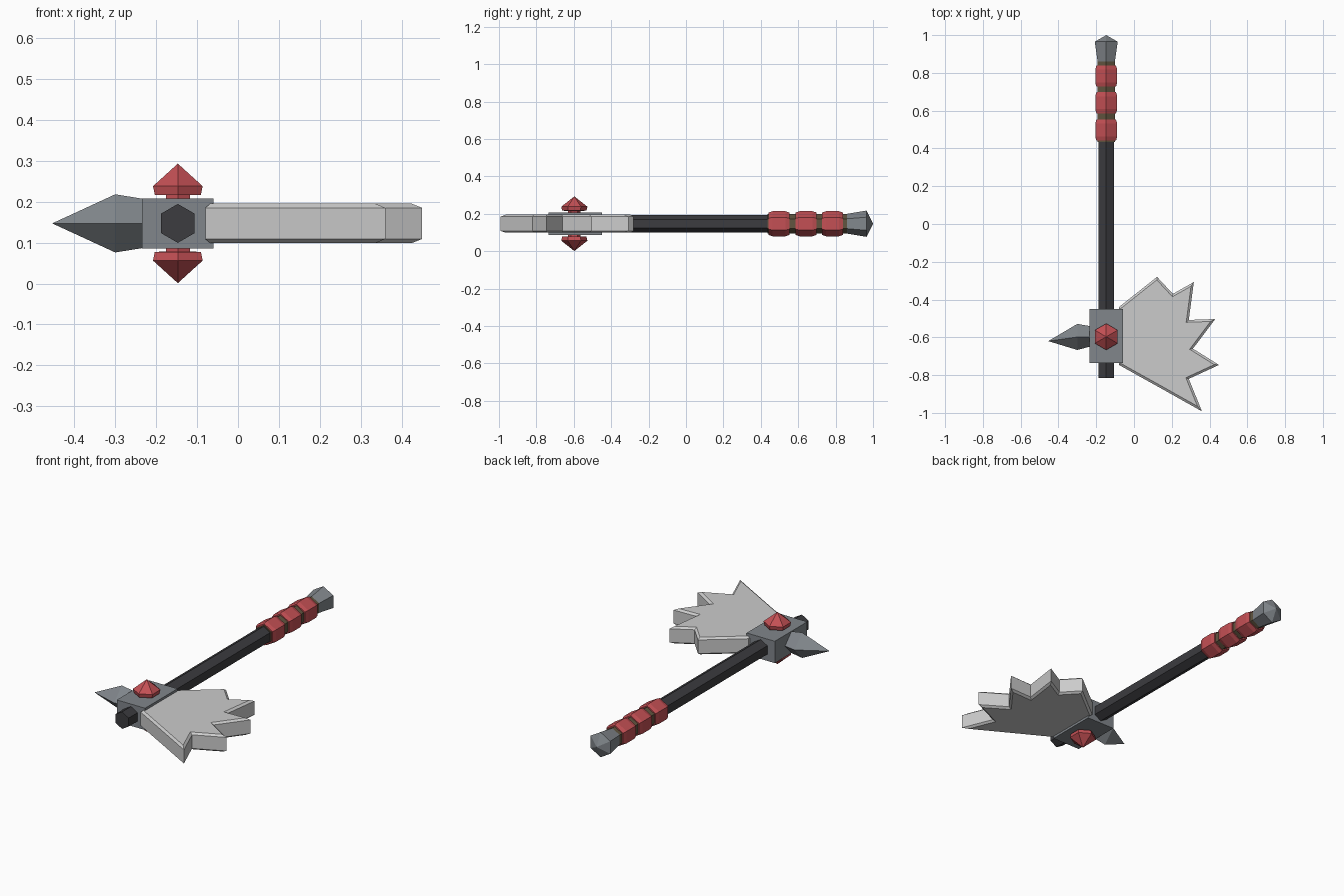
import bpy, bmesh
from math import sin, cos, pi
from mathutils import Vector

if "Cube" in bpy.data.objects:
    bpy.data.objects.remove(bpy.data.objects["Cube"])

XC, ZC, HEAD_Y = -0.147, 0.147, -0.597


def material(name, rgb):
    m = bpy.data.materials.new(name)
    m.diffuse_color = (*rgb, 1)
    m.use_nodes = True
    m.node_tree.nodes["Principled BSDF"].inputs["Base Color"].default_value = m.diffuse_color
    return m


RED = material("red", (0.55, 0.08, 0.09))
DARK = material("dark", (0.045, 0.045, 0.05))
BROWN = material("brown", (0.12, 0.09, 0.05))
STEEL = material("steel", (0.22, 0.24, 0.26))


def finish(name, bm, mat=None):
    bmesh.ops.recalc_face_normals(bm, faces=bm.faces)
    me = bpy.data.meshes.new(name)
    bm.to_mesh(me)
    bm.free()
    ob = bpy.data.objects.new(name, me)
    bpy.context.collection.objects.link(ob)
    if mat:
        me.materials.append(mat)
    return ob


def loft(name, rings, mat):
    """Skin a list of rings; a one-point ring makes a tip, others get capped."""
    bm = bmesh.new()
    vs = [[bm.verts.new(p) for p in r] for r in rings]
    for a, b in zip(vs, vs[1:]):
        n = max(len(a), len(b))
        for i in range(n):
            j = (i + 1) % n
            if len(b) == 1:
                bm.faces.new((a[i], a[j], b[0]))
            else:
                bm.faces.new((a[i], a[j], b[j], b[i]))
    for r in (vs[0], vs[-1]):
        if len(r) > 2:
            bm.faces.new(r)
    return finish(name, bm, mat)


def hex_along_y(name, profile, mat):
    """Six-sided turned part on the shaft axis, profile = (y, radius)."""
    rings = []
    for y, r in profile:
        n = 6 if r else 1
        rings.append([(XC + r * sin(k * pi / 3), y, ZC + r * cos(k * pi / 3)) for k in range(n)])
    return loft(name, rings, mat)


# Shaft, grip core and pommel
hex_along_y("shaft", [(-0.815, 0.0475), (0.45, 0.0475)], DARK)
hex_along_y("grip_core", [(0.435, 0.053), (0.865, 0.053)], BROWN)
hex_along_y("pommel", [(0.855, 0.052), (0.965, 0.07), (1.0, 0)], STEEL)

# Red grip bands
for i, y in enumerate((0.497, 0.642, 0.783)):
    hex_along_y(f"grip_band_{i + 1}", [(y - 0.056, 0.06), (y - 0.034, 0.067),
                                       (y + 0.034, 0.067), (y + 0.056, 0.06)], RED)

# Head block
bm = bmesh.new()
bmesh.ops.create_cube(bm, size=1)
for v in bm.verts:
    v.co = Vector((XC + v.co.x * 0.175, -0.593 + v.co.y * 0.286, ZC + v.co.z * 0.122))
finish("head_block", bm, STEEL)

# Gems above and below the head block
for name, s in (("gem_top", 1), ("gem_bottom", -1)):
    rings = []
    for h, r in ((0.055, 0.034), (0.069, 0.034), (0.0695, 0.065), (0.091, 0.07), (0.146, 0)):
        n = 6 if r else 1
        rings.append([(XC + r * sin(k * pi / 3), HEAD_Y + r * cos(k * pi / 3), ZC + s * h)
                      for k in range(n)])
    loft(name, rings, RED)

# Four-sided back spike
spike = [[(x, y + dy, ZC + dz) for dy, dz in ((w, 0), (0, h), (-w, 0), (0, -h))]
         for x, y, w, h in ((-0.225, -0.597, 0.05, 0.059), (-0.3, -0.598, 0.069, 0.071))]
# the upper shoulder sits slightly nearer the block
spike[0][0] = (-0.235, -0.54, ZC)
loft("back_spike", spike + [[(-0.454, -0.62, ZC)]], STEEL)

# Jagged axe blade with chamfered rims
outline = [(-0.08, -0.44), (0.122, -0.28), (0.206, -0.37), (0.317, -0.307),
           (0.29, -0.508), (0.43, -0.503), (0.312, -0.66), (0.45, -0.746),
           (0.29, -0.82), (0.36, -0.992), (0.148, -0.873), (-0.08, -0.746)]
blade = loft("axe_blade", [[(x, y, ZC + s * 0.038) for x, y in outline] for s in (-1, 1)], None)
bm = bmesh.new()
bm.from_mesh(blade.data)
caps = [f for f in bm.faces if abs(f.normal.z) > 0.9]
bmesh.ops.inset_individual(bm, faces=caps, thickness=0.012, depth=0.01, use_even_offset=True)
bm.to_mesh(blade.data)
bm.free()
